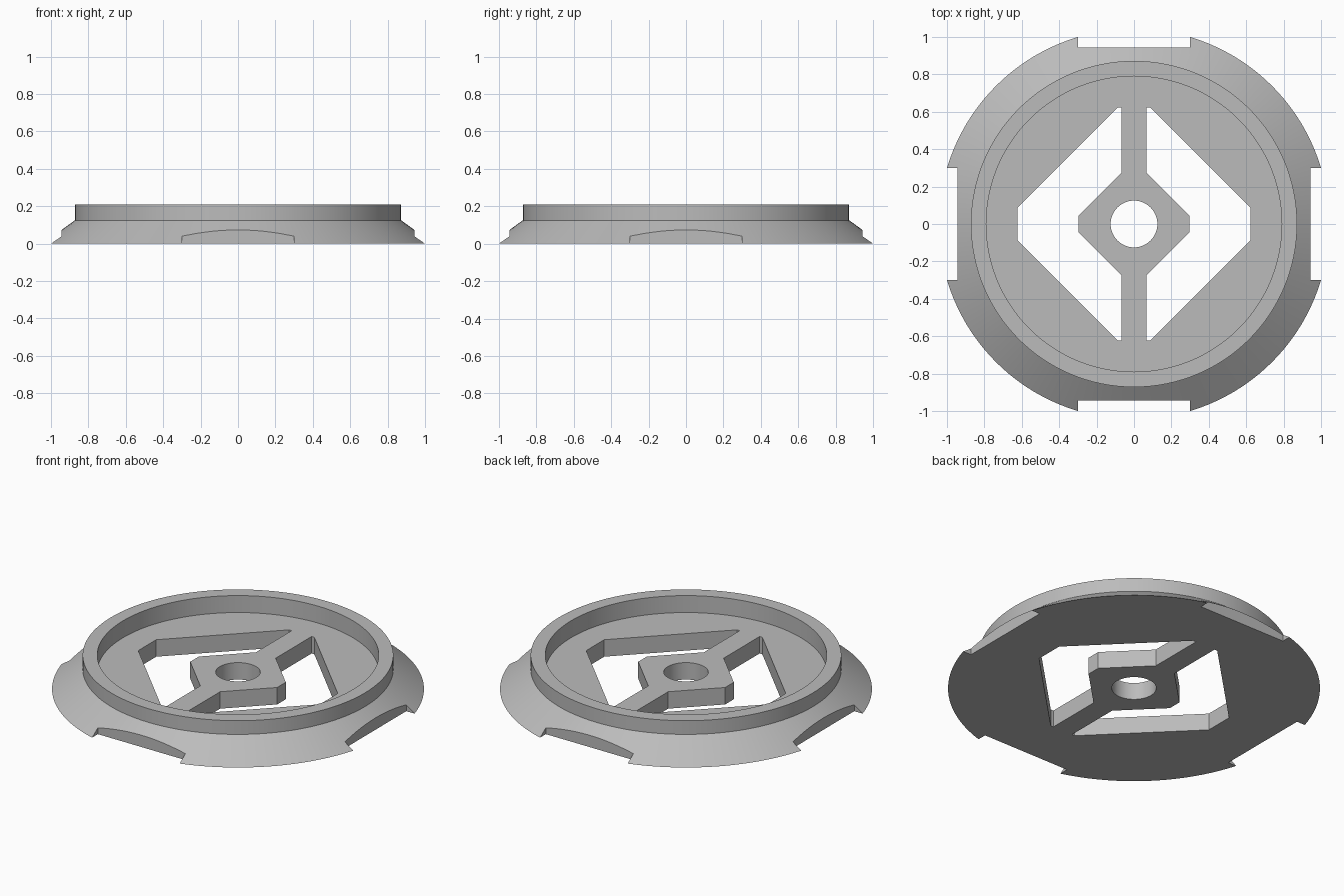
import bpy
import bmesh
from math import cos, sin, pi, radians

cube = bpy.data.objects.get("Cube")
if cube:
    bpy.data.objects.remove(cube, do_unlink=True)

SEGMENTS = 128
NOTCH_HALF, NOTCH_AT = 0.30, 0.943

grey = bpy.data.materials.new("plain grey")
grey.use_nodes = True
grey.diffuse_color = (0.5, 0.5, 0.5, 1)
grey.node_tree.nodes["Principled BSDF"].inputs["Base Color"].default_value = grey.diffuse_color


def make_object(name, bm):
    bmesh.ops.recalc_face_normals(bm, faces=bm.faces)
    mesh = bpy.data.meshes.new(name)
    bm.to_mesh(mesh)
    bm.free()
    mesh.materials.append(grey)
    obj = bpy.data.objects.new(name, mesh)
    bpy.context.collection.objects.link(obj)
    return obj


def lathe(name, profile):
    """Closed solid of revolution from (radius, height) rings, capped at both ends."""
    bm = bmesh.new()
    rings = [[bm.verts.new((r * cos(2 * pi * i / SEGMENTS), r * sin(2 * pi * i / SEGMENTS), z))
              for i in range(SEGMENTS)] for r, z in profile]
    for low, high in zip(rings, rings[1:]):
        for i in range(SEGMENTS):
            j = (i + 1) % SEGMENTS
            bm.faces.new((low[i], low[j], high[j], high[i]))
    bm.faces.new(rings[0])
    bm.faces.new(rings[-1])
    return make_object(name, bm)


def prism(name, outline):
    """Upright prism reaching well above and below the body."""
    bm = bmesh.new()
    face = bm.faces.new([bm.verts.new((x, y, -0.5)) for x, y in outline])
    top = bmesh.ops.extrude_face_region(bm, geom=[face])["geom"]
    bmesh.ops.translate(bm, vec=(0, 0, 1),
                        verts=[v for v in top if isinstance(v, bmesh.types.BMVert)])
    return make_object(name, bm)


# Flared base, upright rim and recessed floor
body = lathe("ring_base", [(1.044, 0), (0.872, 0.125), (0.872, 0.21), (0.79, 0.21), (0.79, 0.105)])

cutters = []

# Two windows that leave the hub and its two spokes
half = [(0.068, 0.272), (0.068, 0.623), (0.087, 0.623), (0.622, 0.088)]
hub_corner = [(0.298, 0.042)]
right_edge = half + [(x, -y) for x, y in reversed(half)]
window = right_edge + [(x, -y) for x, y in hub_corner] + hub_corner
for side in (-1, 1):
    cutters.append(prism("window_cutter", [(side * x, y) for x, y in window]))

# Round hole through the hub
cutters.append(prism("hole_cutter", [(0.125 * cos(2 * pi * i / 64), 0.125 * sin(2 * pi * i / 64))
                                     for i in range(64)]))

# Four flat notches in the flange
notch = [(NOTCH_AT, -NOTCH_HALF), (1.2, -NOTCH_HALF), (1.2, NOTCH_HALF), (NOTCH_AT, NOTCH_HALF)]
for turn in range(4):
    c, s = round(cos(turn * pi / 2)), round(sin(turn * pi / 2))
    cutters.append(prism("notch_cutter", [(c * x - s * y, s * x + c * y) for x, y in notch]))

bpy.ops.object.select_all(action='DESELECT')
body.select_set(True)
bpy.context.view_layer.objects.active = body
for cutter in cutters:
    cut = body.modifiers.new("cut", 'BOOLEAN')
    cut.operation, cut.solver, cut.object = 'DIFFERENCE', 'EXACT', cutter
    bpy.ops.object.modifier_apply(modifier=cut.name)
    bpy.data.objects.remove(cutter, do_unlink=True)

bpy.ops.object.shade_smooth_by_angle(angle=radians(25))
